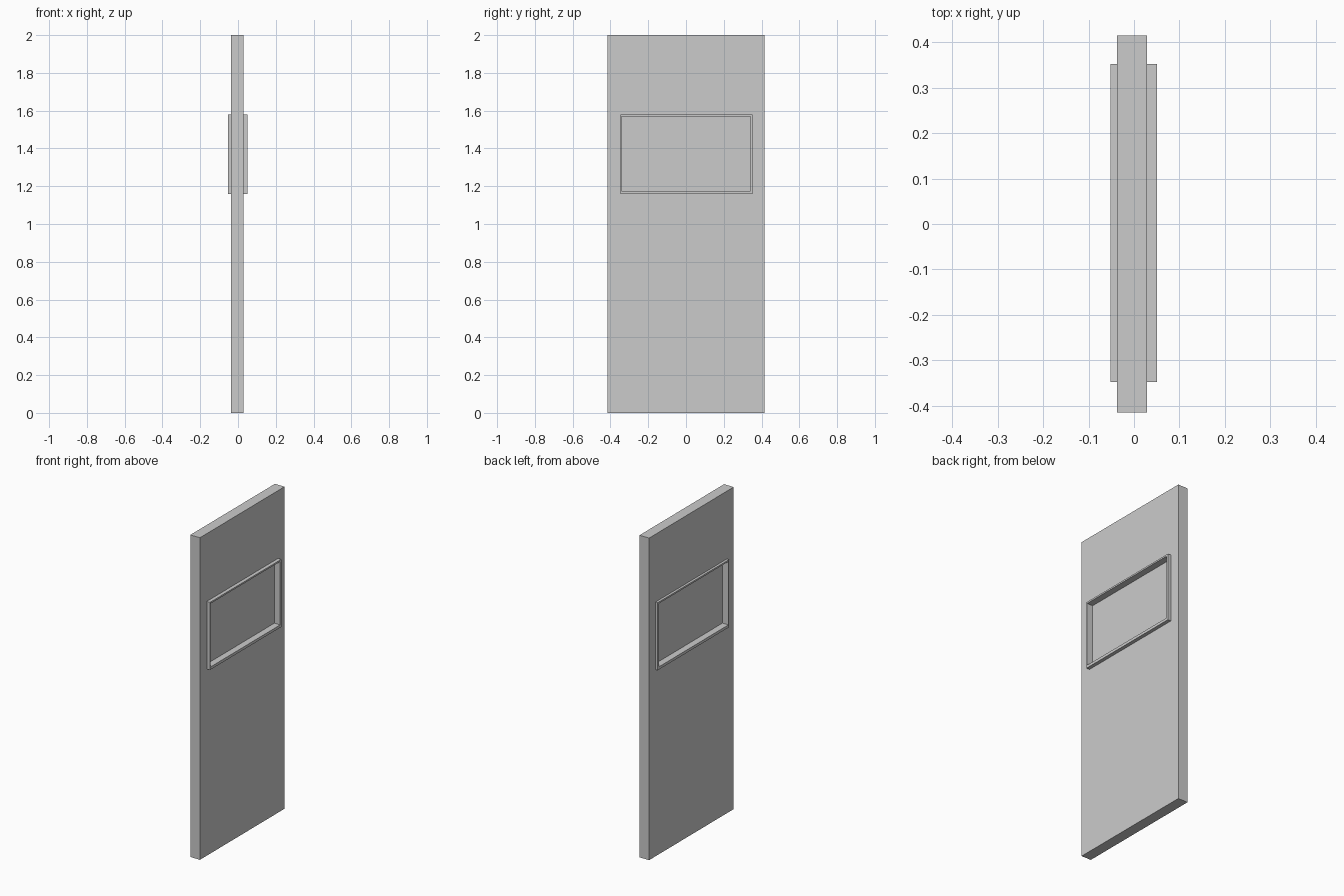
import bpy, bmesh

if "Cube" in bpy.data.objects:
    bpy.data.objects.remove(bpy.data.objects["Cube"])


def make_object(name, bm):
    bmesh.ops.recalc_face_normals(bm, faces=bm.faces[:])
    mesh = bpy.data.meshes.new(name)
    bm.to_mesh(mesh)
    bm.free()
    obj = bpy.data.objects.new(name, mesh)
    bpy.context.collection.objects.link(obj)
    return obj


def loop(bm, x, rect):
    y0, y1, z0, z1 = rect
    return [bm.verts.new((x, y, z)) for y, z in ((y0, z0), (y1, z0), (y1, z1), (y0, z1))]


def ring(name, x0, x1, outer, inner):
    """Rectangular ring in the YZ plane, running from x0 to x1."""
    bm = bmesh.new()
    loops = [loop(bm, x0, outer), loop(bm, x1, outer), loop(bm, x1, inner), loop(bm, x0, inner)]
    for a, b in zip(loops, loops[1:] + loops[:1]):
        for i in range(4):
            j = (i + 1) % 4
            bm.faces.new((a[i], a[j], b[j], b[i]))
    return make_object(name, bm)


def box(name, x0, x1, rect):
    bm = bmesh.new()
    a, b = loop(bm, x0, rect), loop(bm, x1, rect)
    bm.faces.new(a)
    bm.faces.new(b)
    for i in range(4):
        j = (i + 1) % 4
        bm.faces.new((a[i], a[j], b[j], b[i]))
    return make_object(name, bm)


# rectangles as (y min, y max, z min, z max)
DOOR = (-0.415, 0.415, 0.0, 2.0)
TRIM = (-0.348, 0.352, 1.159, 1.579)
OPENING = (-0.342, 0.341, 1.176, 1.569)

# Door slab with the window cut-out
ring("door_slab", -0.037, 0.029, DOOR, TRIM)
# Window trim standing proud on both faces
ring("window_frame", -0.052, 0.051, TRIM, OPENING)
# Pane recessed in the middle of the frame
box("window_pane", -0.011, 0.011, OPENING)
